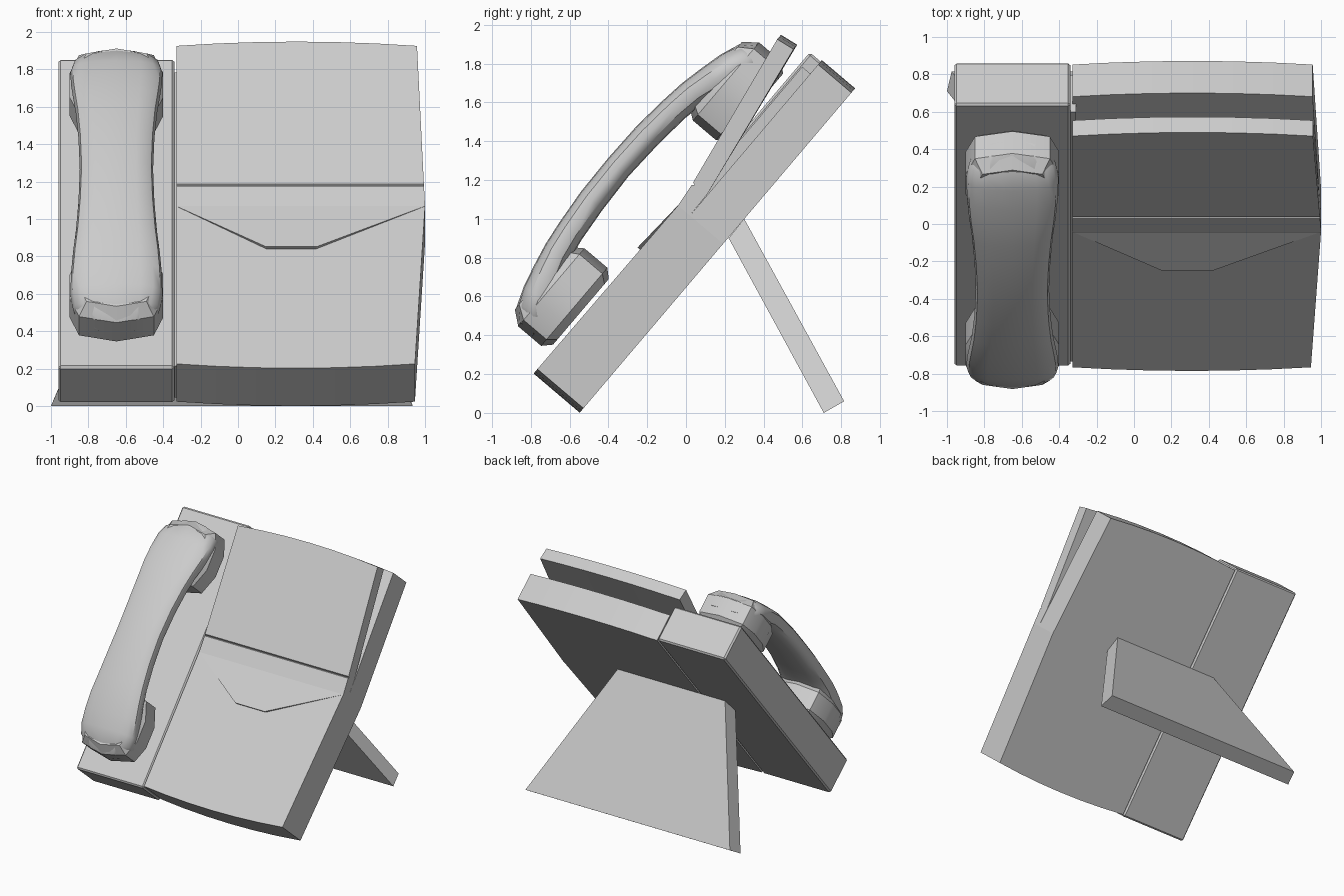
import bpy, bmesh, math
from math import cos, sin, pi

if "Cube" in bpy.data.objects:
    bpy.data.objects.remove(bpy.data.objects["Cube"])

U = (0.647, 0.762)      # direction up the tilted body (y, z)
N = (-0.762, 0.647)     # outward normal of the tilted front


def tilt(x, s, t):
    """x, distance up the slope, height off the back face -> world."""
    return (x, -0.54 + U[0] * s + N[0] * t, 0.01 + U[1] * s + N[1] * t)


def loft(name, rings, bevel=0, smooth=None):
    """Skin a list of equal rings of points and cap both ends."""
    bm = bmesh.new()
    vr = [[bm.verts.new(p) for p in r] for r in rings]
    n = len(vr[0])
    for a, b in zip(vr, vr[1:]):
        for i in range(n):
            bm.faces.new((a[i], a[(i + 1) % n], b[(i + 1) % n], b[i]))
    bm.faces.new(vr[0])
    bm.faces.new(vr[-1])
    bmesh.ops.recalc_face_normals(bm, faces=bm.faces)
    me = bpy.data.meshes.new(name)
    bm.to_mesh(me)
    bm.free()
    ob = bpy.data.objects.new(name, me)
    bpy.context.collection.objects.link(ob)
    if bevel:
        m = ob.modifiers.new("bevel", "BEVEL")
        m.width = bevel
        m.segments = 1
    if smooth:
        bpy.ops.object.select_all(action='DESELECT')
        ob.select_set(True)
        bpy.context.view_layer.objects.active = ob
        bpy.ops.object.shade_smooth_by_angle(angle=math.radians(smooth))
    return ob


def block(name, x0, x1, s0, s1, t0, t1, bevel=0):
    prof = [(s0, t0), (s1, t0), (s1, t1), (s0, t1)]
    return loft(name, [[tilt(x, s, t) for s, t in prof] for x in (x0, x1)], bevel)


def right_edge(s):
    return 1.0 - 0.055 * (1.13 - s) / 1.13 if s < 1.13 else 1.0 - 0.045 * (s - 1.13) / 1.03


def bowed(name, prof, steps=6):
    """Extrude a side profile (s, t, bow) across x with bowed ends."""
    rings = []
    for i in range(steps + 1):
        f = i / steps
        k = 0.03 * (1 - (2 * f - 1) ** 2)
        rings.append([tilt(-0.33 + f * (right_edge(s) + 0.33), s + b * k, t)
                      for s, t, b in prof])
    return loft(name, rings)


# main body: thick lower half, thinner upper half, tilted-out display panel
bowed("lower_body", [(0.018, 0, -1), (1.13, 0, 0), (1.13, 0.305, 0), (0.018, 0.312, -1)])
bowed("upper_body", [(1.13, 0, 0), (2.152, 0, 1), (2.152, 0.225, 1), (1.13, 0.225, 0)])
bowed("display_panel", [(1.13, 0.225, 0), (1.274, 0.228, 0), (2.13, 0.373, 1),
                        (2.115, 0.47, 1), (1.272, 0.323, 0), (1.266, 0.308, 0),
                        (1.258, 0.32, 0), (1.13, 0.305, 0)])

# slightly raised tapered tongue on the lower front
tongue = [(-0.33, 1.13, 0.306), (0.15, 0.83, 0.324), (0.42, 0.83, 0.324), (1.0, 1.13, 0.306)]
loft("front_tongue", [[tilt(x, s, 0.295) for x, s, t in tongue],
                      [tilt(*p) for p in tongue]])

# handset base and the strip joining it to the body
block("handset_base", -0.96, -0.34, 0.005, 2.172, 0, 0.298, bevel=0.012)
block("joining_strip", -0.36, -0.31, 0.03, 2.09, 0.02, 0.28)

# rear stand: tapered leaning plate
loft("rear_stand", [
    [(-0.57, 0.30, 1.0), (0.42, 0.30, 1.0), (0.46, 0.22, 0.9), (-0.61, 0.22, 0.9)],
    [(-0.975, 0.815, 0.06), (0.91, 0.815, 0.06), (0.935, 0.71, 0.0), (-1.0, 0.71, 0.0)]])

# handset: lofted handle, symmetric about its middle
CX, CS = -0.65, 1.082
half = [  # s, half width, under side, top, end bow
    (0.125, 0.185, 0.44, 0.535, 0.05), (0.195, 0.232, 0.43, 0.602, 0.03),
    (0.30, 0.246, 0.45, 0.642, 0), (0.42, 0.243, 0.50, 0.672, 0),
    (0.54, 0.232, 0.545, 0.698, 0), (0.67, 0.217, 0.569, 0.715, 0),
    (0.86, 0.203, 0.587, 0.733, 0), (CS, 0.196, 0.597, 0.738, 0)]
stations = half + [(2 * CS - s, w, a, b, -k) for s, w, a, b, k in half[-2::-1]]


def power(v, e):
    return math.copysign(abs(v) ** e, v)


rings = []
for s, w, lo, hi, k in stations:
    ring = []
    for i in range(16):
        c, d = power(cos(i * pi / 8), 0.65), power(sin(i * pi / 8), 0.75)
        ring.append(tilt(CX + w * c, s + k * c * c, (lo + hi) / 2 + d * (hi - lo) / 2))
    rings.append(ring)
loft("handset_handle", rings, smooth=40)

# handset cups: faceted prisms with a chamfered face
side = [(0.0, 0.122), (0.2, 0.165), (0.25, 0.29), (0.25, 0.46), (0.19, 0.61), (0.0, 0.65)]
outline = side + [(-x, s) for x, s in side[-2:0:-1]]


def cup(name, flip):
    rings = []
    for t, k in ((0.332, 0.84), (0.375, 1.0), (0.53, 1.0), (0.60, 0.8)):
        ring = []
        for x, s in outline:
            s = 0.4 + (s - 0.4) * k
            ring.append(tilt(CX + x * k, 2 * CS - s if flip else s, t))
        rings.append(ring)
    loft(name, rings, smooth=30)


cup("mouthpiece", False)
cup("earpiece", True)
